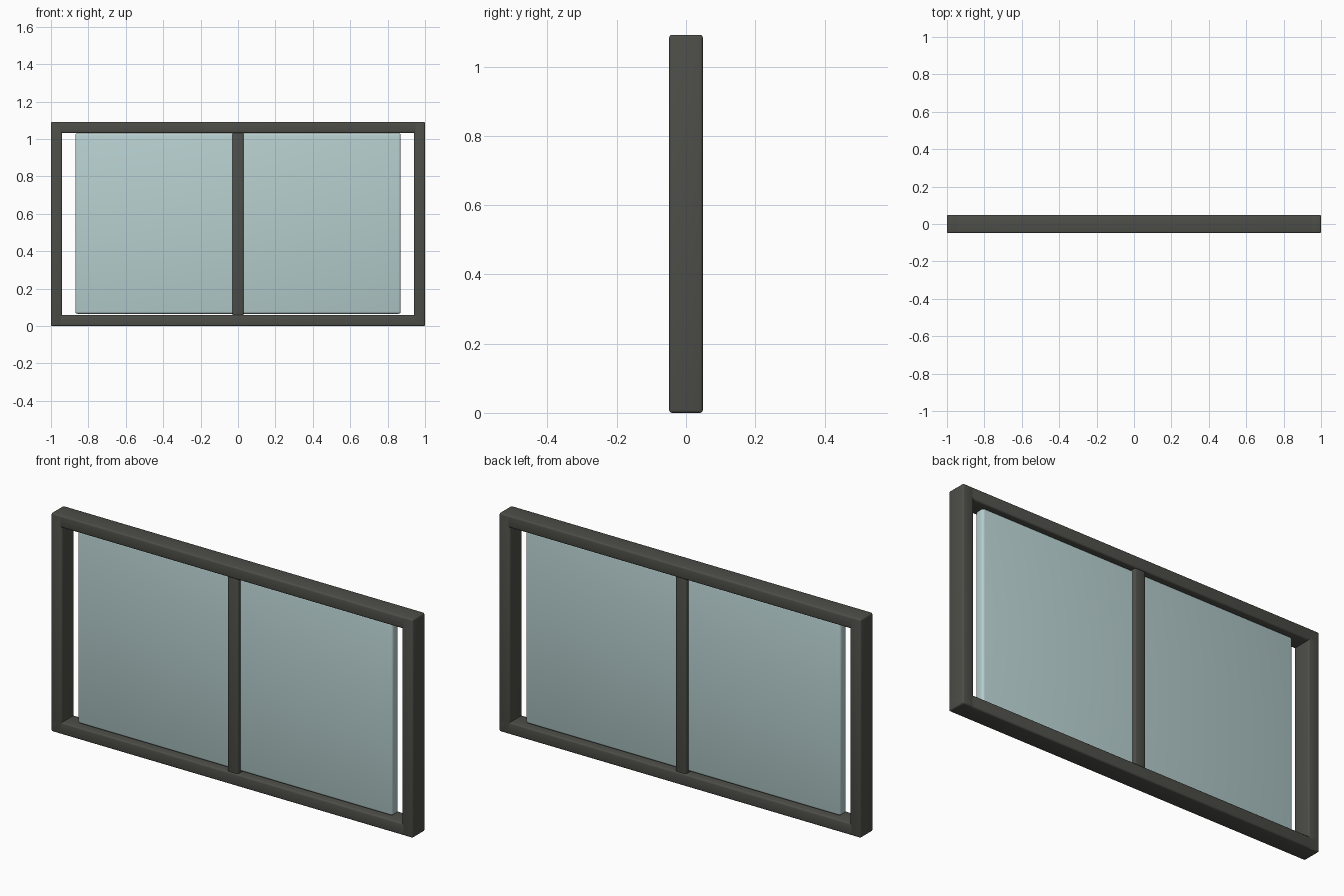
import bpy
import math

if "Cube" in bpy.data.objects:
    bpy.data.objects.remove(bpy.data.objects["Cube"])

W, H, D, T = 2.0, 1.092, 0.097, 0.06   # overall width, height, depth, bar width


def material(name, color):
    m = bpy.data.materials.new(name)
    m.diffuse_color = color
    m.use_nodes = True
    m.node_tree.nodes["Principled BSDF"].inputs["Base Color"].default_value = m.diffuse_color
    return m


def bar(name, size, loc, mat, bevel=0.008, angle=40):
    """Rounded box with size and centre given in units."""
    bpy.ops.mesh.primitive_cube_add(size=1, location=loc)
    o = bpy.context.object
    o.name = name
    o.scale = size
    bpy.ops.object.transform_apply(location=False, rotation=False, scale=True)
    b = o.modifiers.new("bevel", 'BEVEL')
    b.width = bevel
    b.segments = 3
    o.data.materials.append(mat)
    bpy.ops.object.modifier_apply(modifier=b.name)
    bpy.ops.object.shade_smooth_by_angle(angle=math.radians(angle))
    return o


frame = material("dark_frame", (0.075, 0.075, 0.065, 1))
glass = material("pale_glass", (0.47, 0.62, 0.62, 1))

# Side posts
for side, s in (("left", -1), ("right", 1)):
    bar(side + "_post", (T, D, H), (s * (W - T) / 2, 0, H / 2), frame)

# Top and bottom rails
for side, z in (("bottom", T / 2), ("top", H - T / 2)):
    bar(side + "_rail", (W, D, T), (0, 0, z), frame)

# Centre mullion, slightly thinner than the frame
bar("centre_mullion", (T, 0.085, H - T), (0, 0, H / 2), frame)

# Glass pane, with gaps beside the posts
bar("glass_pane", (1.74, 0.05, 0.965), (0, 0, H / 2 + 0.002), glass, 0.012)
